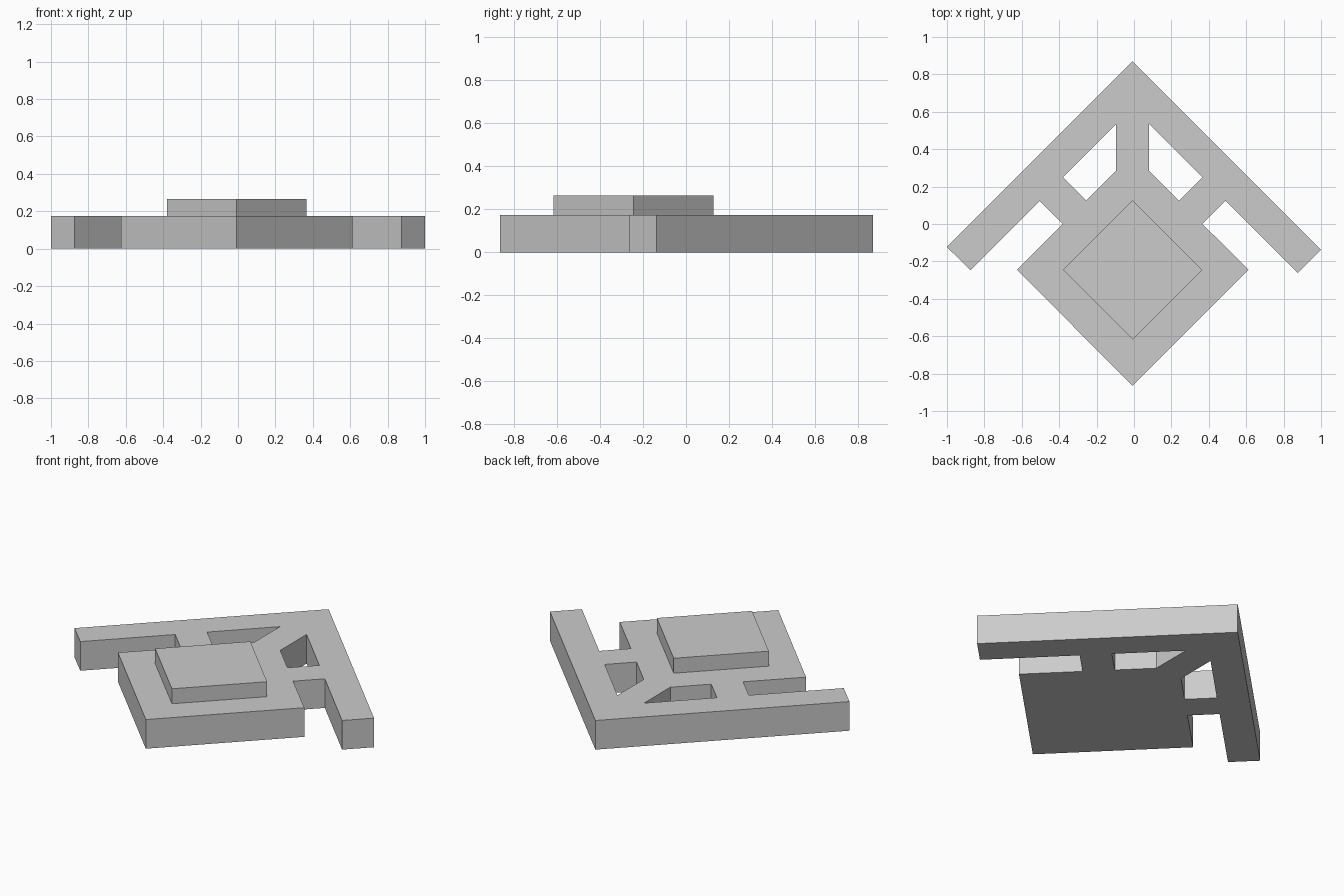
import bpy
import bmesh

cube = bpy.data.objects.get("Cube")
if cube:
    bpy.data.objects.remove(cube, do_unlink=True)

grey = bpy.data.materials.new("light grey")
grey.use_nodes = True
colour = (0.6, 0.6, 0.6, 1.0)
grey.diffuse_color = colour
grey.node_tree.nodes["Principled BSDF"].inputs["Base Color"].default_value = colour

AXIS_X = -0.007   # symmetry line of the plan


def mirrored(points):
    return [(-x, y) for x, y in reversed(points)]


def slab(name, loops, bottom, top):
    """Extrude closed plan loops (outline first, then holes) into a flat-shaded mesh."""
    curve = bpy.data.curves.new(name, "CURVE")
    curve.dimensions = "2D"
    curve.fill_mode = "BOTH"
    curve.extrude = (top - bottom) / 2
    for loop in loops:
        spline = curve.splines.new("POLY")
        spline.points.add(len(loop) - 1)
        for point, (x, y) in zip(spline.points, loop):
            point.co = (x + AXIS_X, y, 0, 1)
        spline.use_cyclic_u = True
        spline.use_smooth = False
    source = bpy.data.objects.new(name + "_profile", curve)
    bpy.context.collection.objects.link(source)
    bpy.context.view_layer.update()
    graph = bpy.context.evaluated_depsgraph_get()
    mesh = bpy.data.meshes.new_from_object(source.evaluated_get(graph))
    bpy.data.objects.remove(source, do_unlink=True)

    # Weld caps to walls and merge the cap triangles
    bm = bmesh.new()
    bm.from_mesh(mesh)
    bmesh.ops.remove_doubles(bm, verts=bm.verts, dist=0.0005)
    bmesh.ops.dissolve_limit(bm, angle_limit=0.01, verts=bm.verts, edges=bm.edges)
    bmesh.ops.recalc_face_normals(bm, faces=bm.faces)
    for face in bm.faces:
        face.smooth = False
        face.material_index = 0
    bm.to_mesh(mesh)
    bm.free()
    mesh.name = name
    mesh.materials.clear()
    mesh.materials.append(grey)
    obj = bpy.data.objects.new(name, mesh)
    obj.location.z = (top + bottom) / 2
    bpy.context.collection.objects.link(obj)
    return obj


def diamond(y, radius):
    return [(0, y + radius), (radius, y), (0, y - radius), (-radius, y)]


# Base plate: chevron arms joined to a diamond body by short ties
notch = [(0.497, 0.124), (0.373, 0.0), (0.619, -0.245)]
right_arm_end = [(1.007, -0.137), (0.882, -0.262)]
left_arm_end = [(-0.868, -0.247), (-0.993, -0.123)]
outline = ([(0, 0.87)] + right_arm_end + notch + [(0, -0.865)]
           + mirrored(notch) + left_arm_end)

# Openings either side of the centre strut
opening = [(0.088, 0.535), (0.373, 0.249), (0.248, 0.125), (0.088, 0.285)]
slab("base_plate", [outline, opening, mirrored(opening)], 0, 0.175)

# Raised block on the body
slab("raised_block", [diamond(-0.245, 0.372)], 0.175, 0.265)
